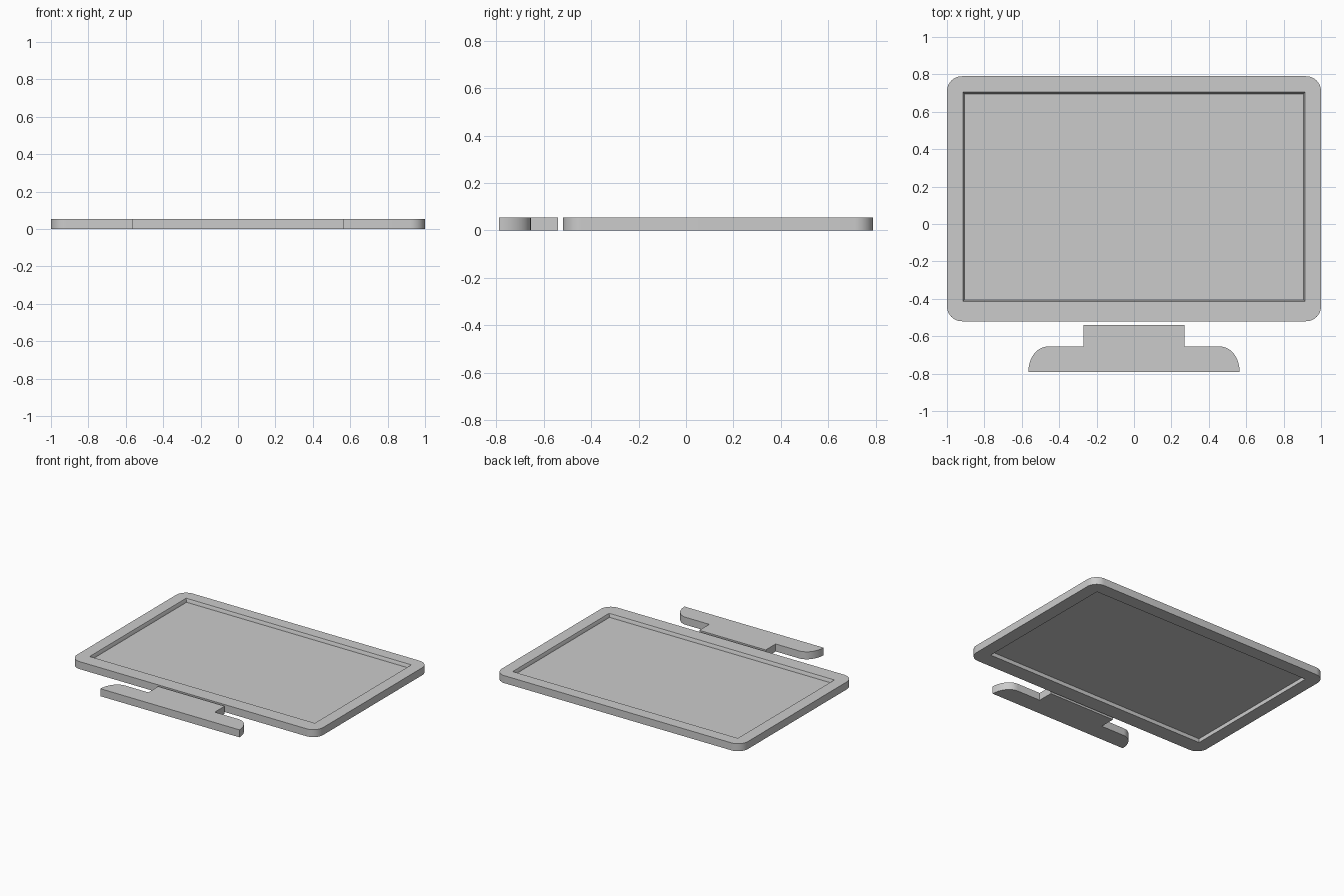
import bpy, bmesh, math

if "Cube" in bpy.data.objects:
    bpy.data.objects.remove(bpy.data.objects["Cube"])

H = 0.055          # thickness of all parts
SCREEN_Z = 0.03    # level of the recessed screen


def finish(bm, name, smooth=True):
    bmesh.ops.remove_doubles(bm, verts=bm.verts, dist=1e-5)
    bmesh.ops.recalc_face_normals(bm, faces=bm.faces)
    me = bpy.data.meshes.new(name)
    bm.to_mesh(me)
    bm.free()
    ob = bpy.data.objects.new(name, me)
    bpy.context.collection.objects.link(ob)
    if smooth:
        bpy.ops.object.select_all(action='DESELECT')
        ob.select_set(True)
        bpy.context.view_layer.objects.active = ob
        bpy.ops.object.shade_smooth_by_angle(angle=math.radians(30))
    return ob


def arc(cx, cy, rx, ry, a0, a1, n):
    return [(cx + rx * math.cos(math.radians(a0 + (a1 - a0) * i / n)),
             cy + ry * math.sin(math.radians(a0 + (a1 - a0) * i / n)))
            for i in range(n + 1)]


def rounded_rect(hx, y0, y1, r, n=10):
    corners = [(hx - r, y1 - r, 0), (-hx + r, y1 - r, 90),
               (-hx + r, y0 + r, 180), (hx - r, y0 + r, 270)]
    return [p for cx, cy, a in corners for p in arc(cx, cy, r, r, a, a + 90, n)]


# Bezel: rounded outside, sharp opening with slightly sloping inner walls
outer = rounded_rect(1.0, -0.52, 0.79, 0.08)
opening = rounded_rect(0.915, -0.415, 0.705, 0)
inset = rounded_rect(0.905, -0.405, 0.695, 0)
bm = bmesh.new()
rings = [[bm.verts.new((x, y, z)) for x, y in loop] for loop, z in
         ((outer, 0), (outer, H), (opening, H), (inset, SCREEN_Z), (inset, 0))]
for k, a in enumerate(rings):
    b = rings[(k + 1) % len(rings)]
    for i in range(len(a)):
        j = (i + 1) % len(a)
        bm.faces.new((a[i], a[j], b[j], b[i]))
finish(bm, "screen_bezel")

# Screen: thin panel held inside the bezel
bm = bmesh.new()
bmesh.ops.create_cube(bm, size=1)
for v in bm.verts:
    v.co.x *= 1.81
    v.co.y = v.co.y * 1.10 + 0.145
    v.co.z = v.co.z * 0.003 + SCREEN_Z
finish(bm, "screen_panel", False)

# Stand: neck and foot as one mirrored profile with rounded shoulders
right = [(0.27, -0.54), (0.27, -0.655)] + arc(0.46, -0.655 - 0.135, 0.105, 0.135, 90, 0, 12)
profile = right + [(-x, y) for x, y in reversed(right)]
bm = bmesh.new()
face = bm.faces.new([bm.verts.new((x, y, 0)) for x, y in profile])
top = bmesh.ops.extrude_face_region(bm, geom=[face], use_keep_orig=True)
bmesh.ops.translate(bm, vec=(0, 0, H),
                    verts=[g for g in top["geom"] if isinstance(g, bmesh.types.BMVert)])
finish(bm, "stand")
